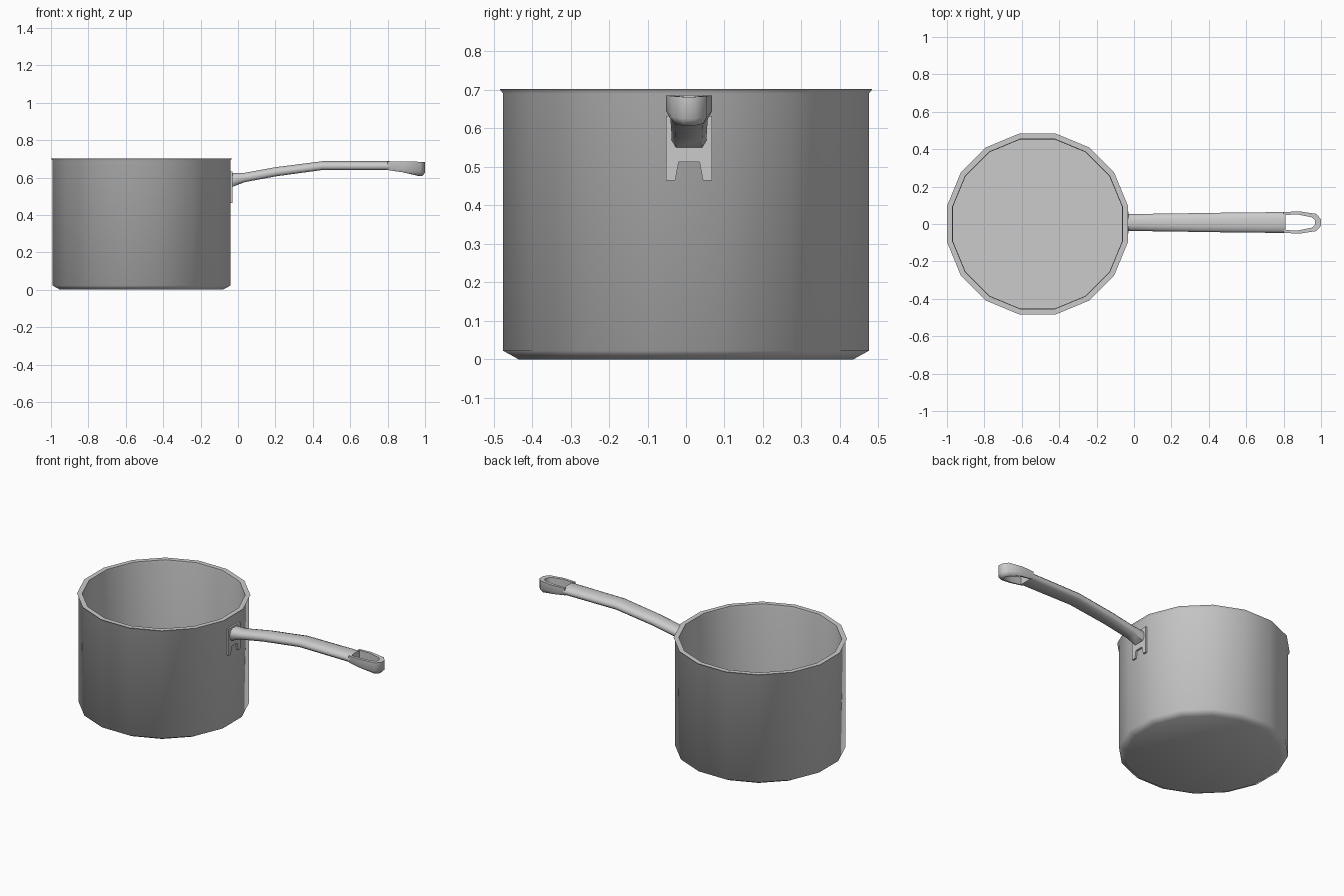
import bpy, bmesh, math

if "Cube" in bpy.data.objects:
    bpy.data.objects.remove(bpy.data.objects["Cube"])

CX = -0.516   # pot centre
HY = 0.008    # handle centre line


def finish(name, bm, angle):
    bmesh.ops.recalc_face_normals(bm, faces=bm.faces[:])
    me = bpy.data.meshes.new(name)
    bm.to_mesh(me)
    bm.free()
    ob = bpy.data.objects.new(name, me)
    bpy.context.collection.objects.link(ob)
    bpy.ops.object.select_all(action='DESELECT')
    ob.select_set(True)
    bpy.context.view_layer.objects.active = ob
    bpy.ops.object.shade_smooth_by_angle(angle=math.radians(angle))
    return ob


def skin(name, sections, angle, caps=True):
    """Bridge a list of equal closed rings and cap both ends."""
    bm = bmesh.new()
    rings = [[bm.verts.new(p) for p in s] for s in sections]
    n = len(rings[0])
    for a, b in zip(rings, rings[1:]):
        for i in range(n):
            j = (i + 1) % n
            bm.faces.new((a[i], a[j], b[j], b[i]))
    if caps:
        bm.faces.new(rings[0])
        bm.faces.new(rings[-1])
    return finish(name, bm, angle)


# Pot: 16-sided shell, profile given as (distance to flat, height)
profile = [(0.435, 0.0), (0.475, 0.022), (0.475, 0.69), (0.484, 0.702),
           (0.455, 0.702), (0.453, 0.685), (0.453, 0.03)]


def ring(apothem, z, n=16):
    r = apothem / math.cos(math.pi / n)
    return [(CX + r * math.cos((i + 0.5) * math.tau / n),
             r * math.sin((i + 0.5) * math.tau / n), z) for i in range(n)]


skin("pot", [ring(a, z) for a, z in profile], 65)

# Bracket: plate with a tapered notch at the bottom
outline = [(0.06, 0.465), (0.06, 0.632), (-0.06, 0.632), (-0.06, 0.465),
           (-0.036, 0.465), (-0.027, 0.512), (0.027, 0.512), (0.036, 0.465)]
skin("handle_bracket", [[(x, HY + y, z) for y, z in outline]
                        for x in (-0.046, -0.03)], 30)

# Handle grip: rounded section along a rising path (x, half width, bottom, top)
shape = [(0.75, 0), (1, 0.25), (1, 0.6), (0.8, 0.85), (0.4, 1)]
shape += [(-y, z) for y, z in reversed(shape)]
path = [(-0.035, 0.045, 0.548, 0.624), (0.035, 0.046, 0.575, 0.625),
        (0.20, 0.048, 0.606, 0.655), (0.45, 0.052, 0.64, 0.687),
        (0.81, 0.056, 0.64, 0.687)]
skin("handle_grip", [[(x, HY + w * y, lo + (hi - lo) * z) for y, z in shape]
                     for x, w, lo, hi in path], 50)

# Hanging loop: (outer x, outer y, inner x, inner y, bottom, top), mirrored
half = [(0.80, 0.055, 0.80, 0.041, 0.64, 0.686),
        (0.88, 0.06, 0.88, 0.042, 0.628, 0.686),
        (0.975, 0.046, 0.95, 0.028, 0.612, 0.684),
        (1.0, 0.017, 0.968, 0.012, 0.607, 0.682)]
full = half + [(a, -b, c, -d, e, f) for a, b, c, d, e, f in reversed(half)]
skin("hanging_loop", [[(ox, HY + oy, hi), (ox, HY + oy, lo + 0.018),
                       ((ox + ix) / 2, HY + (oy + iy) / 2, lo),
                       (ix, HY + iy, lo), (ix, HY + iy, hi)]
                      for ox, oy, ix, iy, lo, hi in full], 50)
